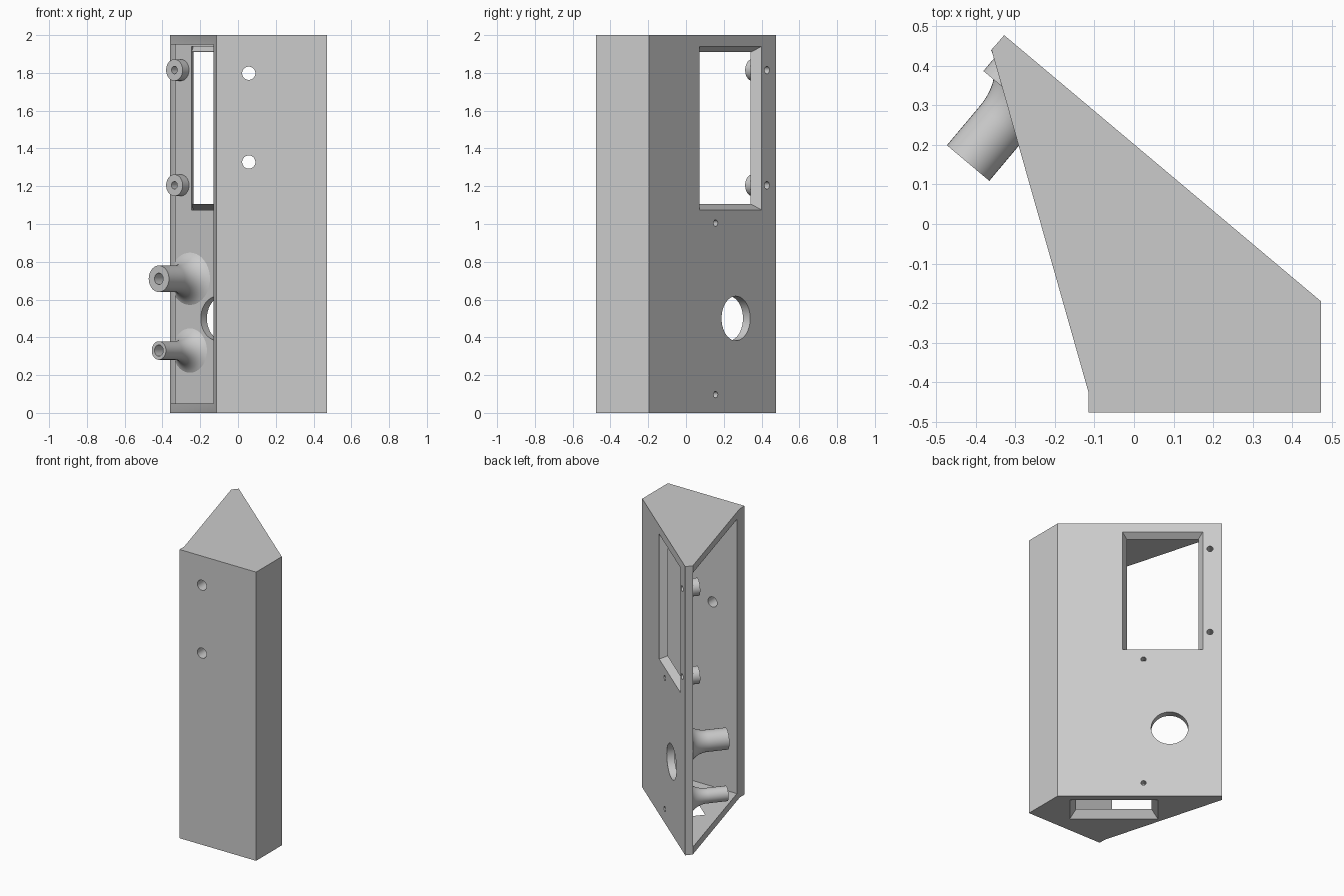
import bpy, bmesh, math
from mathutils import Matrix, Vector

if "Cube" in bpy.data.objects:
    bpy.data.objects.remove(bpy.data.objects["Cube"], do_unlink=True)

grey = bpy.data.materials.new("light_grey_plastic")
grey.use_nodes = True
grey.diffuse_color = (0.6, 0.6, 0.6, 1)
grey.node_tree.nodes["Principled BSDF"].inputs["Base Color"].default_value = (0.6, 0.6, 0.6, 1)

# Frame of the sloped panel: u along the panel, z up, depth into the case
WALL = 0.05
CORNER = Vector((-0.328, 0.477, 0))
END = Vector((0.472, -0.195, 0))
ALONG = (END - CORNER).normalized()
UP = Vector((0, 0, 1))
INWARD = ALONG.cross(UP)


def at(u, z, depth):
    return CORNER + ALONG * u + UP * z + INWARD * depth


def panel_matrix(u, z):
    rot = Matrix((ALONG, UP, INWARD)).transposed().to_4x4()
    return Matrix.Translation(at(u, z, 0)) @ rot


def finish(bm, name):
    bmesh.ops.recalc_face_normals(bm, faces=bm.faces)
    mesh = bpy.data.meshes.new(name)
    bm.to_mesh(mesh)
    bm.free()
    mesh.materials.append(grey)
    obj = bpy.data.objects.new(name, mesh)
    bpy.context.collection.objects.link(obj)
    return obj


def activate(obj):
    bpy.ops.object.select_all(action='DESELECT')
    obj.select_set(True)
    bpy.context.view_layer.objects.active = obj


def smooth(obj):
    activate(obj)
    bpy.ops.object.shade_smooth_by_angle(angle=math.radians(30))


def prism(name, outline, z0, z1):
    bm = bmesh.new()
    face = bm.faces.new([bm.verts.new((x, y, z0)) for x, y in outline])
    new = bmesh.ops.extrude_face_region(bm, geom=[face])["geom"]
    verts = [v for v in new if isinstance(v, bmesh.types.BMVert)]
    bmesh.ops.translate(bm, verts=verts, vec=(0, 0, z1 - z0))
    return finish(bm, name)


def hull(name, points):
    bm = bmesh.new()
    for p in points:
        bm.verts.new(p)
    bmesh.ops.convex_hull(bm, input=bm.verts[:])
    bmesh.ops.dissolve_limit(bm, angle_limit=0.01, verts=bm.verts[:], edges=bm.edges[:])
    return finish(bm, name)


def rod(name, matrix, radius, length):
    bm = bmesh.new()
    bmesh.ops.create_cone(bm, cap_ends=True, segments=40, radius1=radius,
                          radius2=radius, depth=length, matrix=matrix)
    return finish(bm, name)


def cut(obj, cutter):
    cutter.hide_render = True
    mod = obj.modifiers.new("cut", 'BOOLEAN')
    mod.operation = 'DIFFERENCE'
    mod.solver = 'EXACT'
    mod.object = cutter
    activate(obj)
    bpy.ops.object.modifier_apply(modifier=mod.name)
    bpy.data.objects.remove(cutter, do_unlink=True)


def lathe(name, profile, u, z):
    """Closed (radius, depth) profile spun about an axis square to the panel."""
    bm = bmesh.new()
    verts = [bm.verts.new((r, 0, d)) for r, d in profile]
    edges = [bm.edges.new((a, b)) for a, b in zip(verts, verts[1:] + verts[:1])]
    bmesh.ops.spin(bm, geom=verts + edges, cent=(0, 0, 0), axis=(0, 0, 1),
                   angle=math.tau, steps=40, use_merge=False)
    bmesh.ops.remove_doubles(bm, verts=bm.verts[:], dist=1e-5)
    bmesh.ops.transform(bm, matrix=panel_matrix(u, z), verts=bm.verts[:])
    smooth(finish(bm, name))


# Case: wedge-shaped shell, open on the narrow side, with a thick front wall
case = prism("case", [(CORNER.x, CORNER.y), (END.x, END.y), (0.472, -0.476),
                      (-0.115, -0.476), (-0.115, -0.425), (-0.36, 0.44)], 0, 2)
cut(case, prism("pocket", [(-0.36, 0.437), (-0.33, 0.395), (-0.33, 0.413),
                           (0.422, -0.218), (0.422, -0.372),
                           (-0.4, -0.372), (-0.6, 0.437)], WALL, 2 - WALL))

# Screen window in the sloped panel, narrowing inward
U0, U1, Z0, Z1, INSET = 0.12, 0.632, 1.075, 1.94, 0.03
cut(case, hull("window_cut", [at(u, z, d) for z in (Z0, Z1) for u, d in (
    (U0, -0.001), (U1, -0.001), (U0 + INSET, WALL + 0.002), (U1 - INSET, WALL + 0.002))]))
for name, z, side in (("window_top_bevel", Z1, -1), ("window_bottom_bevel", Z0, 1)):
    hull(name, [at(u, z + side * dz - side * t, d) for t in (0, 0.003)
                for u, dz, d in ((U0, 0, 0), (U1, 0, 0),
                                 (U0 + INSET, INSET, 0.048), (U1 - INSET, INSET, 0.048))])

# Bevelled slot in the floor
cut(case, hull("floor_cut", [at(u, z, d) for z, e in ((-0.001, 0), (WALL + 0.001, 0.042))
                             for u in (0.406 + e, 0.967 - e)
                             for d in (WALL + e, 0.29 - e)]))

# Round holes in the sloped panel
STANDOFF_U = 0.075
STANDOFF_Z = (1.205, 1.815)
holes = [(0.331, 0.5, 0.118), (0.497, 1.005, 0.017), (0.497, 0.097, 0.017)]
holes += [(STANDOFF_U, z, 0.02) for z in STANDOFF_Z]
for u, z, r in holes:
    cut(case, rod("panel_hole", panel_matrix(u, z), r, 0.24))

# Two holes in the front wall
for z in (1.328, 1.798):
    cut(case, rod("front_hole", Matrix.Translation((0.057, -0.43, z))
                  @ Matrix.Rotation(math.pi / 2, 4, 'X'), 0.035, 0.2))
smooth(case)

# Screw standoffs beside the window
for i, z in enumerate(STANDOFF_Z):
    lathe(f"standoff_{i + 1}", [(0.02, 0.045), (0.057, 0.045), (0.057, 0.103), (0.02, 0.103)],
          STANDOFF_U, z)

# Long flared posts with blind bores
TIP, FLARE, START = 0.306, 0.125, math.radians(20)
for name, z, r, base, bore in (("large_post", 0.71, 0.07, 0.139, 0.03),
                               ("small_post", 0.33, 0.049, 0.118, 0.03)):
    profile = [(0, 0.045), (base, 0.045)]
    for i in range(13):
        a = START + i / 12 * (math.pi / 2 - START)
        profile.append((r + (base - r) * (1 - math.sin(a)) / (1 - math.sin(START)),
                        WALL + FLARE * (1 - math.cos(a) / math.cos(START))))
    profile += [(r, TIP), (bore, TIP), (bore, 0.14), (0, 0.14)]
    lathe(name, profile, 0.138, z)
